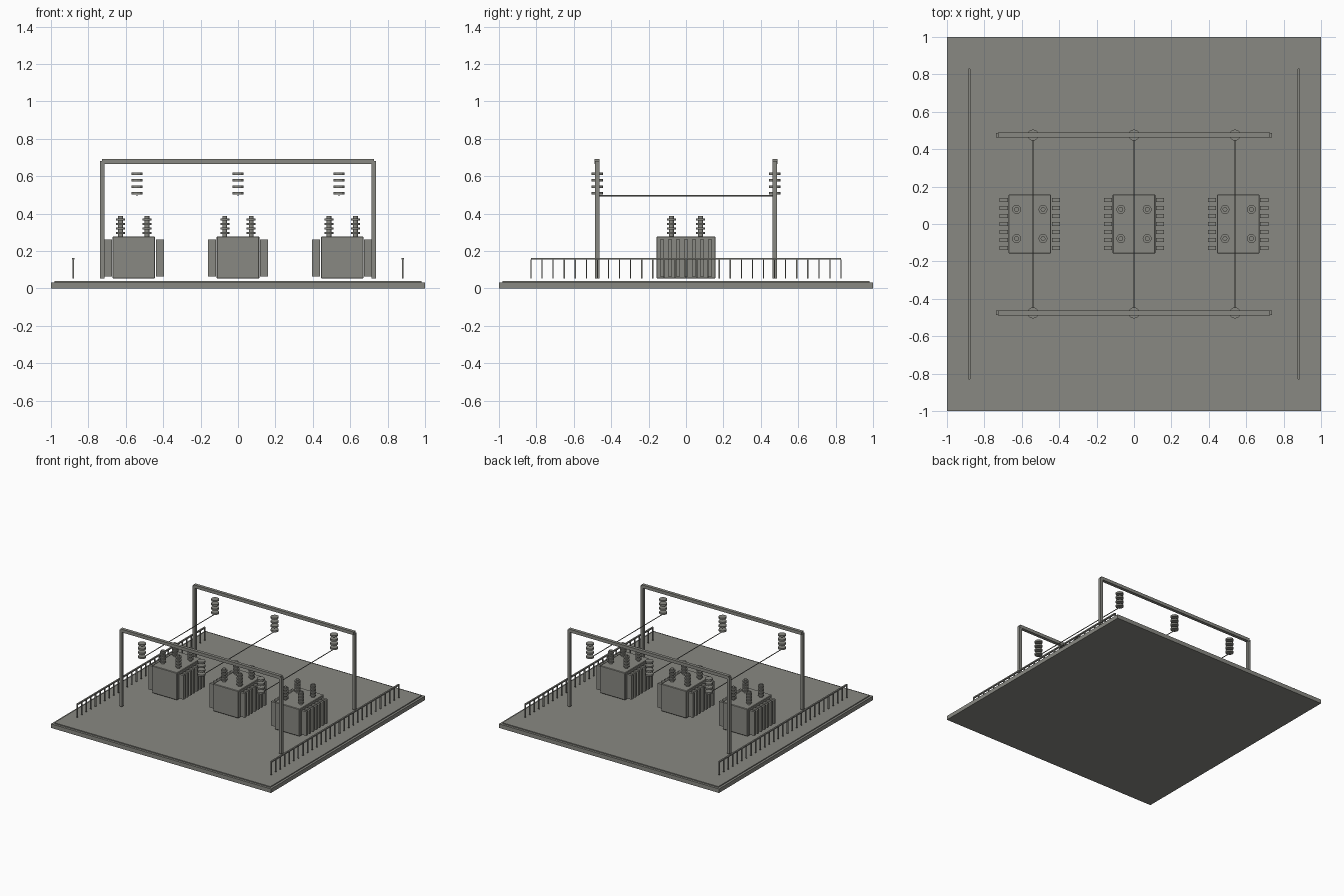
import bpy, bmesh, math
from mathutils import Matrix, Vector

if "Cube" in bpy.data.objects:
    bpy.data.objects.remove(bpy.data.objects["Cube"])


def material(name, rgb):
    m = bpy.data.materials.new(name)
    m.diffuse_color = (*rgb, 1)
    m.use_nodes = True
    m.node_tree.nodes["Principled BSDF"].inputs["Base Color"].default_value = m.diffuse_color
    return m


GREY = material("weathered grey", (0.25, 0.25, 0.225))


def add_box(bm, x0, x1, y0, y1, z0, z1):
    size = Vector((x1 - x0, y1 - y0, z1 - z0))
    mid = Vector((x0 + x1, y0 + y1, z0 + z1)) / 2
    bmesh.ops.create_cube(bm, size=1, matrix=Matrix.Translation(mid) @ Matrix.Diagonal((*size, 1)))


def add_disc(bm, x, y, z0, z1, r, sides=12):
    bmesh.ops.create_cone(bm, cap_ends=True, segments=sides, radius1=r, radius2=r,
                          depth=z1 - z0, matrix=Matrix.Translation((x, y, (z0 + z1) / 2)))


def finish(bm, name, bevel=0):
    me = bpy.data.meshes.new(name)
    bm.to_mesh(me)
    bm.free()
    me.materials.append(GREY)
    ob = bpy.data.objects.new(name, me)
    bpy.context.collection.objects.link(ob)
    if bevel:
        mod = ob.modifiers.new("bevel", "BEVEL")
        mod.width = bevel
        mod.segments = 1
    return ob


FLOOR = 0.053  # level where the equipment starts

# Ground slab with a slightly smaller gravel layer on top
bm = bmesh.new()
add_box(bm, -1, 1, -1, 1, 0, 0.033)
finish(bm, "base_slab")
bm = bmesh.new()
add_box(bm, -0.982, 0.982, -0.982, 0.982, 0.03, 0.041)
finish(bm, "gravel_layer")

# Three transformers: tank, cooling fins, ribbed bushings
for n, cx in zip(("left", "middle", "right"), (-0.557, 0, 0.557)):
    bm = bmesh.new()
    add_box(bm, cx - 0.114, cx + 0.114, -0.158, 0.158, FLOOR, 0.278)
    finish(bm, n + "_transformer_tank", 0.004)

    bm = bmesh.new()
    for s in (-1, 1):
        for i in range(-3, 4):
            y = i * 0.0428
            xa, xb = sorted((cx + s * 0.118, cx + s * 0.161))
            add_box(bm, xa, xb, y - 0.0105, y + 0.0105, 0.064, 0.262)
    finish(bm, n + "_cooling_fins")

    bm = bmesh.new()
    for sx in (-1, 1):
        for sy in (-1, 1):
            x, y = cx + sx * 0.0705, sy * 0.078
            add_disc(bm, x, y, 0.275, 0.386, 0.013)
            for k in range(4):
                z = 0.297 + k * 0.024
                add_disc(bm, x, y, z - 0.006, z + 0.006, 0.024)
    finish(bm, n + "_bushings")

# Two portal frames with hanging insulator stacks
for n, y in (("front", -0.475), ("back", 0.475)):
    bm = bmesh.new()
    for s in (-1, 1):
        x = s * 0.726
        add_box(bm, x - 0.0115, x + 0.0115, y - 0.0115, y + 0.0115, FLOOR, 0.68)
    finish(bm, n + "_portal_posts")
    bm = bmesh.new()
    add_box(bm, -0.728, 0.728, y - 0.013, y + 0.013, 0.665, 0.691)
    finish(bm, n + "_portal_beam")
    bm = bmesh.new()
    for x in (-0.54, 0, 0.54):
        for k in range(4):
            z = 0.508 + k * 0.035
            add_disc(bm, x, y, z - 0.007, z + 0.007, 0.03)
    finish(bm, n + "_insulators")

# Conductors between the portals
bm = bmesh.new()
for x in (-0.54, 0, 0.54):
    bmesh.ops.create_cone(bm, cap_ends=True, segments=6, radius1=0.0035, radius2=0.0035, depth=0.95,
                          matrix=Matrix.Translation((x, 0, 0.496)) @ Matrix.Rotation(math.pi / 2, 4, "X"))
finish(bm, "conductors")

# Side fences: thin pickets under a top rail
for n, s in (("left", -1), ("right", 1)):
    x = s * 0.881
    bm = bmesh.new()
    add_box(bm, x - 0.006, x + 0.006, -0.83, 0.83, 0.154, 0.164)
    finish(bm, n + "_fence_rail")
    bm = bmesh.new()
    for i in range(29):
        y = (i - 14) * 0.0592
        add_box(bm, x - 0.005, x + 0.005, y - 0.003, y + 0.003, FLOOR, 0.156)
    finish(bm, n + "_fence_pickets")
